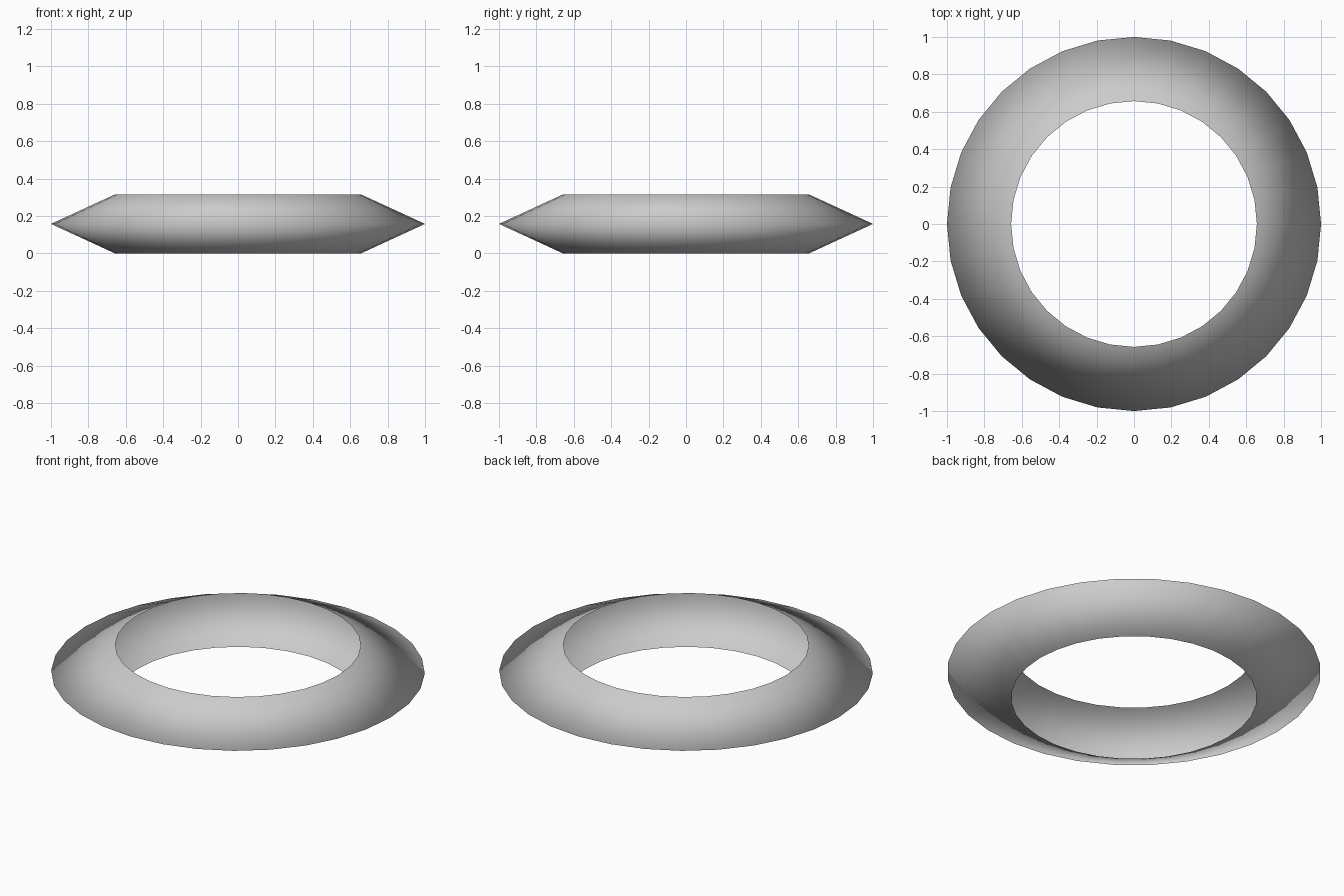
import bpy, bmesh, math

if "Cube" in bpy.data.objects:
    bpy.data.objects.remove(bpy.data.objects["Cube"])

SIDES = 32
# open V-shaped cross-section of the ring: (radius, height)
PROFILE = [(0.657, 0.0), (1.0, 0.158), (0.657, 0.316)]

# hollow ring: sweep the profile around z, leaving the inside open
bm = bmesh.new()
rings = []
for i in range(SIDES):
    a = math.tau * i / SIDES
    rings.append([bm.verts.new((r * math.cos(a), r * math.sin(a), z)) for r, z in PROFILE])
for i in range(SIDES):
    here, there = rings[i], rings[(i + 1) % SIDES]
    for j in range(2):
        bm.faces.new((here[j], there[j], there[j + 1], here[j + 1]))
for face in bm.faces:
    face.smooth = True

mesh = bpy.data.meshes.new("ring")
bm.to_mesh(mesh)
bm.free()

# darker grey
grey = bpy.data.materials.new("grey")
grey.diffuse_color = (0.55, 0.55, 0.55, 1)
grey.use_nodes = True
grey.node_tree.nodes["Principled BSDF"].inputs["Base Color"].default_value = grey.diffuse_color
mesh.materials.append(grey)

ring = bpy.data.objects.new("ring", mesh)
bpy.context.collection.objects.link(ring)
